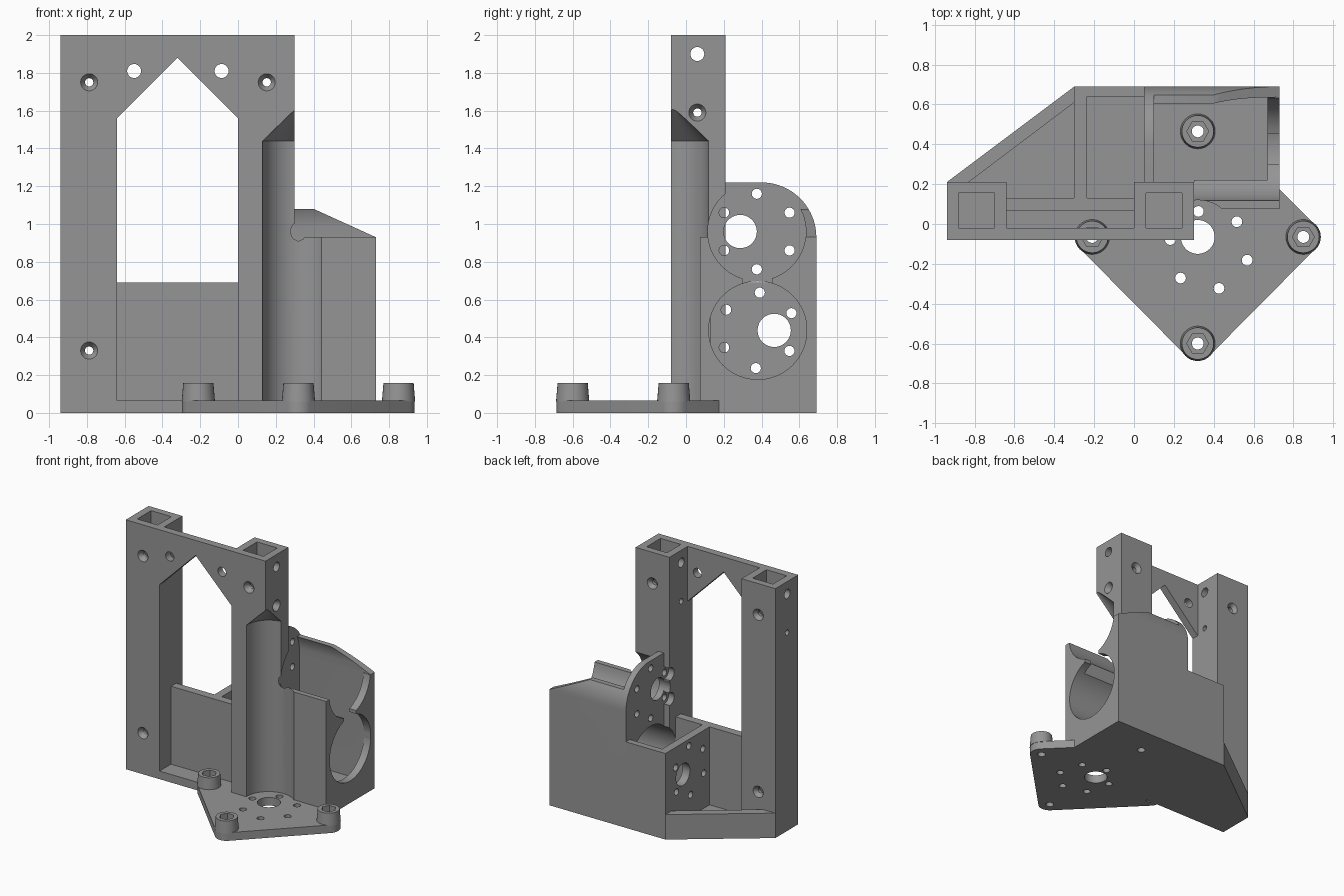
import bpy, bmesh, math
from mathutils import Vector

if "Cube" in bpy.data.objects:
    bpy.data.objects.remove(bpy.data.objects["Cube"])

gray = bpy.data.materials.new("gray plastic")
gray.diffuse_color = (0.3, 0.3, 0.3, 1)
gray.use_nodes = True
gray.node_tree.nodes["Principled BSDF"].inputs["Base Color"].default_value = gray.diffuse_color
parts, cutters = [], []


def at(axis, p, q, d):
    return {'x': (d, p, q), 'y': (p, d, q), 'z': (p, q, d)}[axis]


def loft(name, pa, pb, axis, a, b, store=parts):
    """Closed solid between outline pa at depth a and outline pb at depth b."""
    bm = bmesh.new()
    va = [bm.verts.new(at(axis, p, q, a)) for p, q in pa]
    vb = [bm.verts.new(at(axis, p, q, b)) for p, q in pb]
    bm.faces.new(va)
    bm.faces.new(vb)
    n = len(va)
    for i in range(n):
        j = (i + 1) % n
        bm.faces.new((va[i], va[j], vb[j], vb[i]))
    bmesh.ops.recalc_face_normals(bm, faces=bm.faces)
    me = bpy.data.meshes.new(name)
    bm.to_mesh(me)
    bm.free()
    me.materials.append(gray)
    ob = bpy.data.objects.new(name, me)
    bpy.context.collection.objects.link(ob)
    store.append(ob)
    return ob


def prism(name, pts, axis, a, b, store=parts):
    return loft(name, pts, pts, axis, a, b, store)


def arc(p, q, r, a0, a1, n):
    return [(p + r * math.cos(math.radians(a0 + (a1 - a0) * i / n)),
             q + r * math.sin(math.radians(a0 + (a1 - a0) * i / n))) for i in range(n + 1)]


def circ(p, q, r, n=32):
    return arc(p, q, r, 0, 360, n)[:-1]


def rect(p0, p1, q0, q1):
    return [(p0, q0), (p1, q0), (p1, q1), (p0, q1)]


def box(name, x0, x1, y0, y1, z0, z1, store=parts):
    return prism(name, rect(x0, x1, y0, y1), 'z', z0, z1, store)


def cut_box(*v):
    return box("cutter", *v, cutters)


def drill(axis, p, q, r, a, b, n=24):
    return prism("cutter", circ(p, q, r, n), axis, a, b, cutters)


def sink(axis, p, q, a, b, r0=0.046, r1=0.022):
    return loft("cutter", circ(p, q, r0, 24), circ(p, q, r1, 24), axis, a, b, cutters)


def ring_holes(axis, p, q, start, a, b):
    return [drill(axis, *c, 0.027, a, b, 16) for c in arc(p, q, 0.2, start, start + 300, 5)]


def cut(ob, tools):
    for t in tools:
        m = ob.modifiers.new("cut", 'BOOLEAN')
        m.operation, m.solver, m.object = 'DIFFERENCE', 'EXACT', t


# Shared cutters: motor bores, vertical motor clearance, screw patterns
lower_bore = drill('x', 0.38, 0.437, 0.26, -0.235, 0.9, 64)
upper_bore = drill('x', 0.375, 0.96, 0.26, 0.10, 0.9, 64)
neck = cut_box(0.5, 0.9, 0.30, 0.455, 0.66, 0.75)
clearance = [drill('z', 0.32, -0.07, 0.19, 0.065, 1.44, 48),
             loft("cutter", circ(0.32, -0.07, 0.19, 48), circ(0.32, -0.07, 0.01, 48),
                  'z', 1.4399, 1.615, cutters)]
upper_holes = ring_holes('x', 0.375, 0.96, 30, -0.1, 0.2) + [drill('x', 0.287, 0.96, 0.088, -0.1, 0.2, 40)]
lower_holes = ring_holes('x', 0.38, 0.437, 27, -0.4, -0.2) + [drill('x', 0.467, 0.437, 0.088, -0.4, -0.2, 40)]
base_holes = ring_holes('z', 0.375, -0.13, 45, -0.1, 0.2) + [drill('z', 0.32, -0.065, 0.085, -0.1, 0.2, 40)]
boss_at = [(0.32, 0.465), (-0.21, -0.065), (0.32, -0.60), (0.85, -0.065)]
boss_holes = [drill('z', x, y, 0.03, -0.1, 0.3, 20) for x, y in boss_at]

# Hollow upright posts with screw holes
for name, x0, floor, heights in (("left_post", -0.94, 0.065, (1.75, 0.33)),
                                 ("right_post", 0.0, 1.54, (1.75,))):
    post = box(name, x0, x0 + 0.30, -0.08, 0.21, 0, 2)
    xm = x0 + 0.152
    tools = [cut_box(x0 + 0.06, x0 + 0.24, -0.02, 0.155, floor, 2.1)]
    for z in heights:
        tools += [drill('y', xm, z, 0.022, -0.2, 0.3),
                  sink('y', xm, z, -0.081, -0.045), sink('y', xm, z, 0.211, 0.18)]
    tools += [drill('x', 0.06, 1.9, 0.037, x0 - 0.1, x0 + 0.4),
              drill('x', 0.06, 1.59, 0.022, x0 - 0.1, x0 + 0.4)]
    if x0 == 0:
        tools += clearance + [upper_bore, lower_bore] + upper_holes + base_holes
        tools += [sink('x', 0.06, 1.59, 0.301, 0.26)]
        tools += [drill('x', 0.2, z, 0.05, -0.1, 0.05) for z in (0.86, 1.06)]
    cut(post, tools)

# Gabled front panel between the posts
panel = prism("front_panel", [(-0.64, 2), (-0.64, 1.56), (-0.32, 1.88), (0, 1.56), (0, 2)], 'y', -0.08, -0.02)
cut(panel, [drill('y', x, 1.81, 0.037, -0.2, 0.1) for x in (-0.55, -0.087)])

# Recessed lower panel, floor and slanted rim behind the left post
box("lower_panel", -0.64, 0.0, 0.065, 0.13, 0, 0.69)
prism("left_floor", [(-0.64, -0.08), (0, -0.08), (0, 0.21), (-0.30, 0.21),
                     (-0.30, 0.69), (-0.94, 0.21), (-0.64, 0.21)], 'z', 0, 0.065)
prism("slanted_rim", [(-0.94, 0.21), (-0.83, 0.21), (-0.30, 0.61), (-0.30, 0.69)], 'z', 0, 0.2)

# Motor housing: floor, two motor plates and walls
cut(box("housing_floor", -0.30, 0.73, 0.07, 0.69, 0, 0.065), base_holes + boss_holes)
cut(box("lower_motor_plate", -0.30, -0.235, 0.13, 0.69, 0, 0.69), lower_holes)
outer = arc(0.40, 0.93, 0.29, 0, 90, 20)
plate = prism("upper_motor_plate", [(0.12, 0), (0.69, 0)] + outer +
              [(0.21, 1.22), (0.18, 1.13), (0.135, 1.05), (0.12, 0.96)], 'x', 0.05, 0.10)
cut(plate, [lower_bore] + upper_holes)
box("back_wall_low", -0.235, 0.05, 0.64, 0.69, 0, 0.69)

# Back wall with curved top edge and sloping end
back = prism("back_wall_high", [(0.64, 0), (0.69, 0)] + outer[:15] +
             arc(0.375, 0.96, 0.26, 62, 0, 12) + [(0.637, 0.93)], 'x', 0.10, 0.73)
cut(back, [prism("cutter", [(0.0, 1.08), (0.40, 1.08), (0.73, 0.93), (0.9, 0.85), (0.9, 1.5), (0, 1.5)],
                 'y', 0.2, 0.9, cutters)])
cut(box("side_wall", 0.67, 0.73, 0.08, 0.69, 0, 0.93), [lower_bore, upper_bore, neck])
cut(box("front_wall", 0.30, 0.73, 0.075, 0.22, 0, 0.93), clearance + [lower_bore, upper_bore] + base_holes)

# Diamond base plate with rounded corners and hexagon nut bosses
outline = []
for (x, y), a in zip(boss_at, (45, 135, 225, 315)):
    outline += arc(x, y, 0.085, a, a + 90, 10)
cut(prism("base_plate", outline, 'z', 0, 0.065), base_holes + boss_holes)
for (x, y), hole in zip(boss_at, boss_holes):
    boss = loft("nut_boss", circ(x, y, 0.088), circ(x, y, 0.08), 'z', 0.06, 0.157)
    hexagon = prism("cutter", circ(x, y, 0.055, 6), 'z', 0.09, 0.3, cutters)
    cut(boss, [hole, hexagon])

# Bake the cuts, drop the helpers and smooth the round surfaces
deps = bpy.context.evaluated_depsgraph_get()
baked = [(ob, bpy.data.meshes.new_from_object(ob.evaluated_get(deps))) for ob in parts]
for ob, me in baked:
    ob.modifiers.clear()
    ob.data = me
for c in cutters:
    bpy.data.objects.remove(c)
for ob in parts:
    ob.select_set(True)
bpy.context.view_layer.objects.active = parts[0]
bpy.ops.object.shade_smooth_by_angle(angle=math.radians(30))
